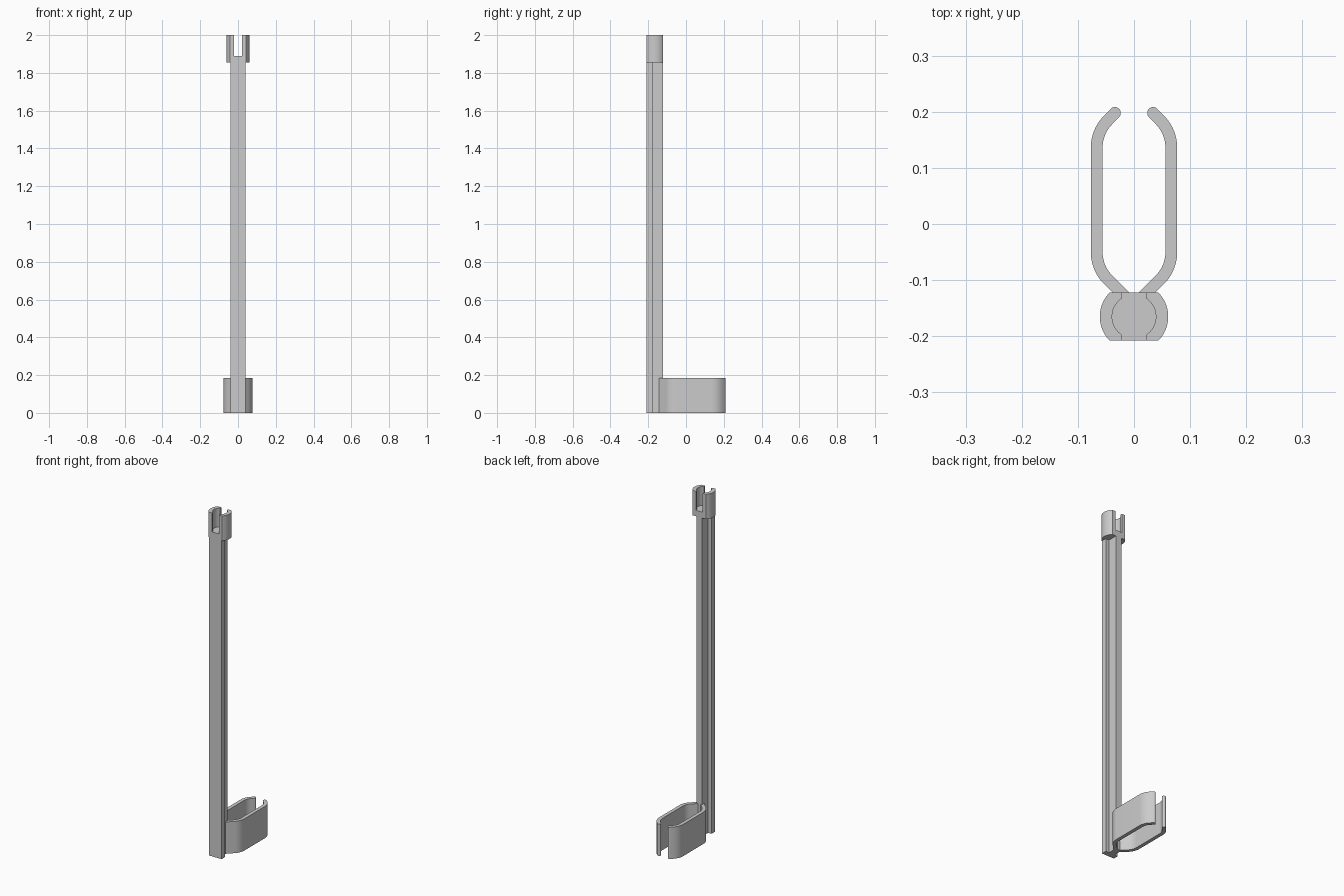
import bpy, bmesh
from math import sin, cos, asin, acos, pi, radians
from mathutils import Vector

if "Cube" in bpy.data.objects:
    bpy.data.objects.remove(bpy.data.objects["Cube"])

grey = bpy.data.materials.new("plain_grey")
grey.use_nodes = True
grey.diffuse_color = (0.6, 0.6, 0.6, 1)
grey.node_tree.nodes["Principled BSDF"].inputs["Base Color"].default_value = (0.6, 0.6, 0.6, 1)


def prism(name, outline, z0, z1):
    """Extrude a flat outline between two heights."""
    bm = bmesh.new()
    face = bm.faces.new([bm.verts.new((x, y, z0)) for x, y in outline])
    top = bmesh.ops.extrude_face_region(bm, geom=[face])["geom"]
    bmesh.ops.translate(bm, vec=(0, 0, z1 - z0),
                        verts=[g for g in top if isinstance(g, bmesh.types.BMVert)])
    bmesh.ops.recalc_face_normals(bm, faces=bm.faces)
    mesh = bpy.data.meshes.new(name)
    bm.to_mesh(mesh)
    bm.free()
    obj = bpy.data.objects.new(name, mesh)
    bpy.context.collection.objects.link(obj)
    mesh.materials.append(grey)
    return obj


def smooth(obj):
    bpy.ops.object.select_all(action="DESELECT")
    obj.select_set(True)
    bpy.context.view_layer.objects.active = obj
    bpy.ops.object.shade_smooth_by_angle(angle=radians(30))


def arc(cx, cy, r, a0, a1, n):
    return [(cx + r * cos(a0 + (a1 - a0) * i / n),
             cy + r * sin(a0 + (a1 - a0) * i / n)) for i in range(n + 1)]


FRONT, BACK = -0.208, -0.122
MID = (FRONT + BACK) / 2
HALF = (BACK - FRONT) / 2
FLOOR = 1.89

# T-section shaft: wide front flange with a web behind it
flange, web, step = 0.04, 0.018, -0.178
prism("shaft", [(-flange, FRONT), (flange, FRONT), (flange, step), (web, step),
                (web, BACK), (-web, BACK), (-web, step), (-flange, step)], 0, 1.86)

# Head: cylinder flattened front and back
a = asin(HALF / 0.061)
head = prism("socket_head", arc(0, MID, 0.061, -a, a, 20)
             + arc(0, MID, 0.061, pi - a, pi + a, 20), 1.855, 2.0)

# Bore and through slot cut down from the top of the head
slot, bore = 0.022, 0.039
b = acos(slot / bore)
cutter = prism("socket_cutter",
               [(slot, MID - 0.1)] + arc(0, MID, bore, -b, b, 20)
               + [(slot, MID + 0.1), (-slot, MID + 0.1)]
               + arc(0, MID, bore, pi - b, pi + b, 20) + [(-slot, MID - 0.1)],
               FLOOR, 2.1)
cutter.hide_render = True
cut = head.modifiers.new("socket", "BOOLEAN")
cut.operation, cut.solver, cut.object = "DIFFERENCE", "EXACT", cutter
bpy.context.view_layer.objects.active = head
bpy.ops.object.modifier_apply(modifier=cut.name)
bpy.data.objects.remove(cutter)
smooth(head)

# Clip arms: constant-width strips with rounded tips, mirrored
R, X, HW = 0.07, 0.0665, 0.0105
path = [(0.01, -0.1355)]
path += arc(X - R, -0.05, R, -pi / 4, 0, 10)
path += arc(X - R, 0.136, R, 0, pi / 4, 10)
path.append((0.034, 0.198))
path = [Vector(p) for p in path]
outer, inner = [], []
for i, p in enumerate(path):
    d = (path[min(i + 1, len(path) - 1)] - path[max(i - 1, 0)]).normalized()
    n = Vector((d.y, -d.x)) * HW
    outer.append(tuple(p + n))
    inner.append(tuple(p - n))
tip = arc(path[-1].x, path[-1].y, HW, pi / 4, pi * 5 / 4, 10)[1:-1]
strip = outer + tip + inner[::-1]
for side, name in ((1, "left_clip_arm"), (-1, "right_clip_arm")):
    smooth(prism(name, [(side * x, y) for x, y in strip], 0, 0.185))
